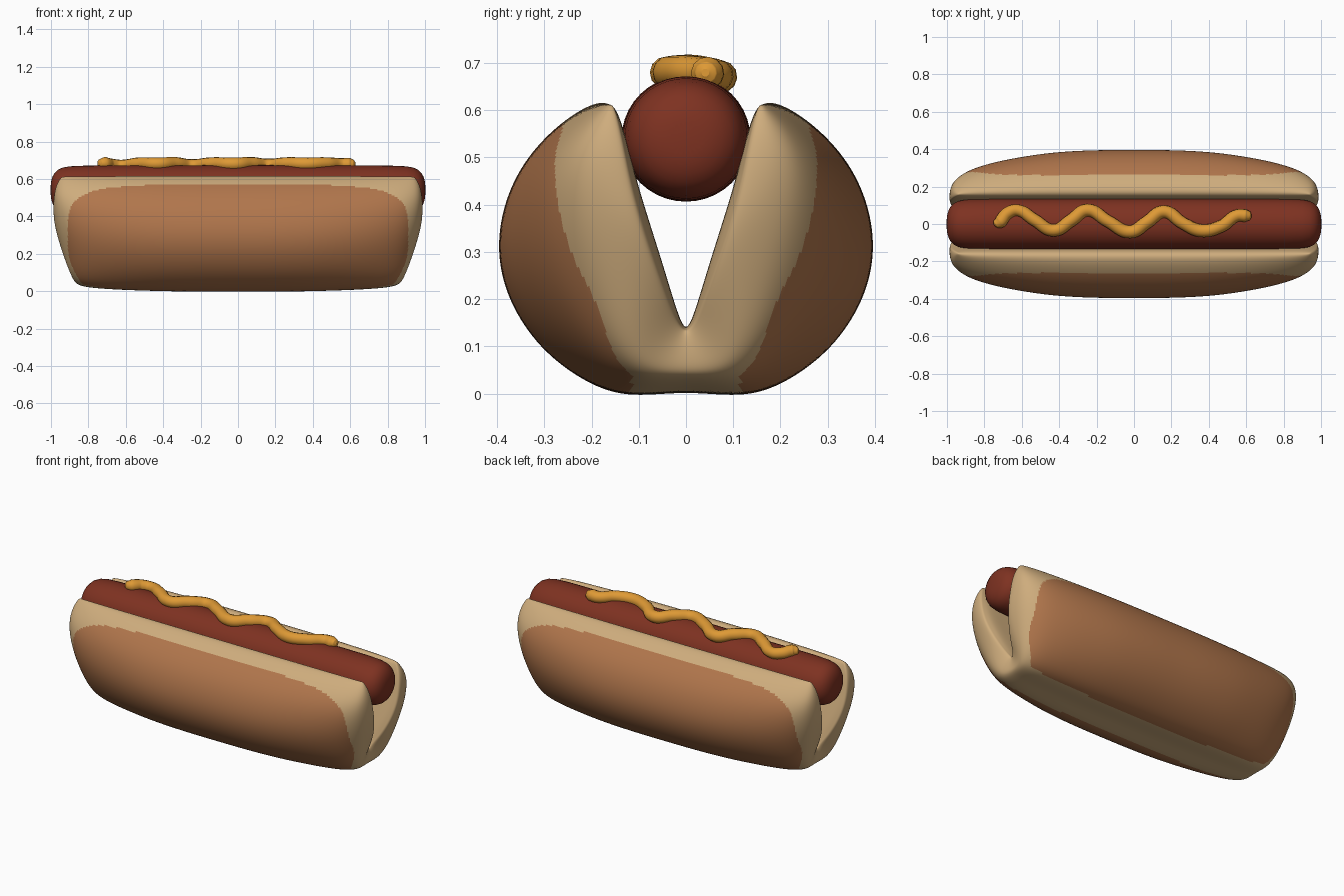
import bpy, bmesh, math

if "Cube" in bpy.data.objects:
    bpy.data.objects.remove(bpy.data.objects["Cube"])


def material(name, rgb):
    m = bpy.data.materials.new(name)
    m.diffuse_color = [(c / 255) ** 2.2 for c in rgb] + [1]
    m.use_nodes = True
    m.node_tree.nodes["Principled BSDF"].inputs["Base Color"].default_value = m.diffuse_color
    return m


crust = material("brown crust", (175, 117, 77))
crumb = material("cream crumb", (205, 171, 124))
red = material("sausage red", (125, 53, 38))
yellow = material("mustard yellow", (221, 152, 56))


def to_mesh(ob):
    bpy.ops.object.select_all(action='DESELECT')
    bpy.context.view_layer.objects.active = ob
    ob.select_set(True)
    bpy.ops.object.convert(target='MESH')
    bpy.ops.object.shade_smooth()


def make_object(name, bm, mats, levels):
    bmesh.ops.recalc_face_normals(bm, faces=bm.faces)
    mesh = bpy.data.meshes.new(name)
    bm.to_mesh(mesh)
    bm.free()
    for m in mats:
        mesh.materials.append(m)
    ob = bpy.data.objects.new(name, mesh)
    bpy.context.collection.objects.link(ob)
    sub = ob.modifiers.new("smooth", 'SUBSURF')
    sub.levels = sub.render_levels = levels
    to_mesh(ob)
    return ob


# Bun: paired outer and inner points of one half section (y, z), bottom to lip,
# how far each pair reaches along x, and how strongly it thins towards the ends
outer = [(0, .008), (.13, -.012), (.23, .032), (.32, .105), (.384, .21), (.403, .32),
         (.378, .43), (.327, .515), (.255, .583), (.185, .622)]
inner = [(0, .132), (.014, .16), (.030, .21), (.048, .27), (.067, .33), (.086, .39),
         (.104, .45), (.119, .51), (.134, .565), (.150, .61)]
reach = [.87, .885, .92, .95, .972, .985, .988, .985, .972, .945]
thin = [.4, .5, .9, 1.35, 1.55, 1.5, 1.25, 1.05, 1, 1]
# Station along the length, thickness there
half = [(0, 1), (.2, 1), (.4, .98), (.55, .94), (.7, .88), (.8, .82), (.87, .76),
        (.92, .69), (.96, .6), (.985, .49), (1, .32)]
stations = [(-t, w) for t, w in half[:0:-1]] + half
N = len(outer)

bm = bmesh.new()
out_rows, in_rows = [], []
for t, w in stations:
    o_row, i_row = [], []
    for k in range(-N + 1, N):
        s, i = (-1 if k < 0 else 1), abs(k)
        (oy, oz), (iy, iz) = outer[i], inner[i]
        x, q = t * reach[i], w ** thin[i]
        o_row.append(bm.verts.new((x, s * (iy + (oy - iy) * q), iz + (oz - iz) * q)))
        # inner wall pulls in slightly at the very end to round the rim
        p = max(0, abs(t) - .95) * 1.2
        i_row.append(bm.verts.new((x, s * (iy + (oy - iy) * p), iz + (oz - iz) * p)))
    out_rows.append(o_row)
    in_rows.append(i_row)

M = 2 * N - 1
for a in range(len(stations) - 1):
    for b in range(M - 1):
        f = bm.faces.new((out_rows[a][b], out_rows[a + 1][b], out_rows[a + 1][b + 1], out_rows[a][b + 1]))
        f.material_index = 0
        g = bm.faces.new((in_rows[a][b], in_rows[a][b + 1], in_rows[a + 1][b + 1], in_rows[a + 1][b]))
        g.material_index = 1
    for b in (0, M - 1):  # lips
        f = bm.faces.new((out_rows[a][b], out_rows[a + 1][b], in_rows[a + 1][b], in_rows[a][b]))
        f.material_index = 1
for a in (0, -1):  # end caps
    for b in range(M - 1):
        f = bm.faces.new((out_rows[a][b], out_rows[a][b + 1], in_rows[a][b + 1], in_rows[a][b]))
        f.material_index = 1
bun = make_object("bun", bm, [crust, crumb], 3)

# Outer wall turns cream outside a rounded crust patch
for f in bun.data.polygons:
    x, y, z = abs(f.center.x), abs(f.center.y), f.center.z
    if z > .25:
        inside = (x / .91) ** 5 + ((z - .25) / .32) ** 5 < 1
    else:
        inside = x < .91 - 1.7 * (.25 - z) ** 2 and y > .115
    if not inside:
        f.material_index = 1

# Sausage: lathed profile (x, radius)
prof = [(1, .055), (.982, .098), (.945, .125), (.87, .135), (.5, .133), (.15, .136)]
prof = [(-x, r) for x, r in prof] + prof[::-1]
bm = bmesh.new()
S = 20
rings = [[bm.verts.new((x, r * 1.02 * math.cos(j * math.tau / S), .54 + r * math.sin(j * math.tau / S)))
          for j in range(S)] for x, r in prof]
for r0, r1 in zip(rings, rings[1:]):
    for j in range(S):
        bm.faces.new((r0[j], r0[(j + 1) % S], r1[(j + 1) % S], r1[j]))
for ring, x in ((rings[0], -1.003), (rings[-1], 1.003)):
    tip = bm.verts.new((x, 0, .54))
    for j in range(S):
        bm.faces.new((ring[j], ring[(j + 1) % S], tip))
make_object("sausage", bm, [red], 1)

# Mustard: wavy tube with rounded ends (x, y, radius factor)
path = [(-.746, -.008, .25), (-.739, -.003, .7), (-.715, .012, 1.05), (-.68, .055, 1),
        (-.625, .074, .95), (-.53, .02, 1), (-.43, -.034, 1), (-.335, .02, 1.05),
        (-.25, .074, 1.05), (-.14, .015, 1), (-.02, -.042, 1.05), (.07, .01, 1.05),
        (.16, .066, 1.05), (.26, .005, 1), (.36, -.036, 1.05), (.47, -.01, 1),
        (.55, .045, 1), (.595, .045, 1.05), (.62, .042, .7), (.628, .041, .25)]
cu = bpy.data.curves.new("mustard", 'CURVE')
cu.dimensions = '3D'
cu.bevel_depth = .033
cu.bevel_resolution = 4
cu.resolution_u = 8
cu.use_fill_caps = True
sp = cu.splines.new('BEZIER')
sp.bezier_points.add(len(path) - 1)
for p, (x, y, r) in zip(sp.bezier_points, path):
    p.co = (x, y, .683 - 2.2 * y * y)
    p.radius = r
    p.handle_left_type = p.handle_right_type = 'AUTO'
cu.materials.append(yellow)
mustard = bpy.data.objects.new("mustard", cu)
bpy.context.collection.objects.link(mustard)
to_mesh(mustard)
